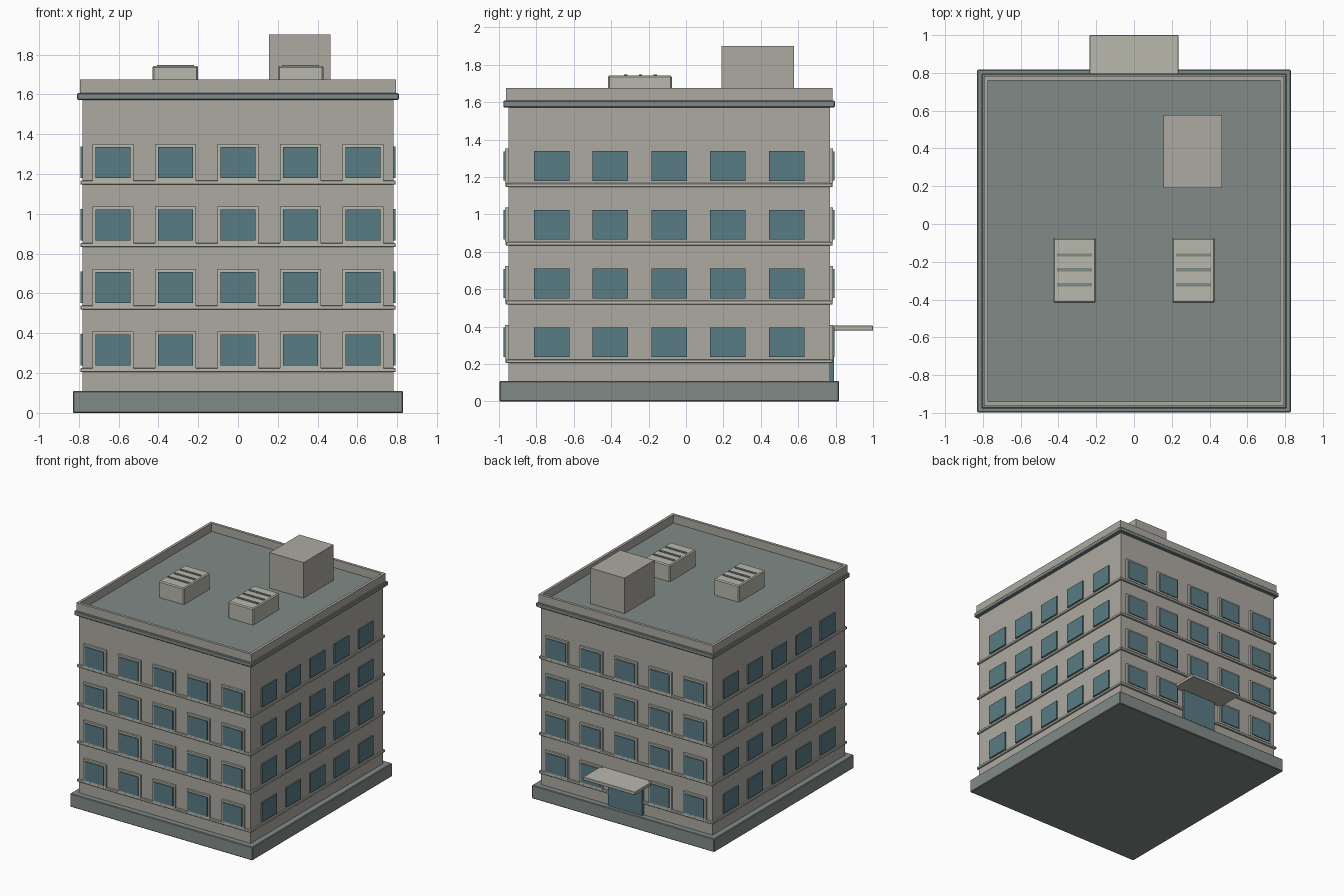
import bpy, bmesh
from mathutils import Matrix, Vector

if "Cube" in bpy.data.objects:
    bpy.data.objects.remove(bpy.data.objects["Cube"])

CY = -0.09              # centre of the block in y
HX, HY = 0.78, 0.86     # half size of the walls
PITCH = 0.314           # window and floor spacing


def material(name, rgb):
    m = bpy.data.materials.new(name)
    m.diffuse_color = (*rgb, 1)
    m.use_nodes = True
    m.node_tree.nodes["Principled BSDF"].inputs["Base Color"].default_value = m.diffuse_color
    return m


WALL = material("wall", (0.42, 0.40, 0.36))
TRIM = material("trim", (0.48, 0.48, 0.42))
SLATE = material("slate", (0.22, 0.26, 0.25))
GLASS = material("glass", (0.10, 0.20, 0.235))


def boxes(name, mat, items, bevel=0):
    """One object from a list of (x0, x1, y0, y1, z0, z1) boxes."""
    bm = bmesh.new()
    for x0, x1, y0, y1, z0, z1 in items:
        centre = Vector(((x0 + x1) / 2, (y0 + y1) / 2, (z0 + z1) / 2))
        size = (x1 - x0, y1 - y0, z1 - z0, 1)
        bmesh.ops.create_cube(bm, size=1, matrix=Matrix.Translation(centre) @ Matrix.Diagonal(size))
    mesh = bpy.data.meshes.new(name)
    bm.to_mesh(mesh)
    bm.free()
    mesh.materials.append(mat)
    ob = bpy.data.objects.new(name, mesh)
    bpy.context.collection.objects.link(ob)
    if bevel:
        mod = ob.modifiers.new("soft_edge", 'BEVEL')
        mod.width, mod.segments = bevel, 1
    return ob


def slab(hx, hy, z0, z1):
    return (-hx, hx, CY - hy, CY + hy, z0, z1)


# Plinth, walls, roof slab with cornice
boxes("plinth", SLATE, [slab(0.83, 0.908, 0, 0.11)], 0.005)
boxes("walls", WALL, [slab(HX, HY, 0.10, 1.58)])
boxes("roof_cornice", SLATE, [slab(0.808, 0.887, 1.573, 1.608)], 0.005)

# Parapet ring
px, py, t, z0, z1 = 0.795, 0.873, 0.022, 1.605, 1.675
boxes("parapet", WALL, [
    (-px, px, CY - py, CY - py + t, z0, z1),
    (-px, px, CY + py - t, CY + py, z0, z1),
    (-px, -px + t, CY - py + t, CY + py - t, z0, z1),
    (px - t, px, CY - py + t, CY + py - t, z0, z1)])

# Floor bands
boxes("floor_bands", TRIM,
      [slab(0.792, 0.874, 0.205 + f * PITCH, 0.225 + f * PITCH) for f in range(4)], 0.003)

# Windows: framed on front and back, plain on the sides
frames, panes, side_panes = [], [], []
for f in range(4):
    z = 0.317 + f * PITCH
    for c in range(-2, 3):
        u = c * PITCH
        for s in (-1, 1):
            v = CY + u
            xs = sorted((s * (HX - 0.01), s * (HX + 0.011)))
            side_panes.append((*xs, v - 0.095, v + 0.095, z - 0.079, z + 0.079))
            if s == 1 and f == 0 and c == 0:
                continue        # entrance takes this place
            ya, yb, yc = (CY + s * (HY + d) for d in (-0.01, 0.017, 0.025))
            frames.append((u - 0.103, u + 0.103, *sorted((ya, yb)), z - 0.093, z + 0.093))
            panes.append((u - 0.088, u + 0.088, *sorted((ya, yc)), z - 0.078, z + 0.078))
boxes("window_frames", TRIM, frames)
boxes("window_panes", GLASS, panes)
boxes("side_window_panes", GLASS, side_panes)

# Entrance at the back
boxes("entrance_door", GLASS, [(-0.155, 0.155, 0.76, 0.79, 0.11, 0.382)])
boxes("entrance_canopy", TRIM, [(-0.235, 0.235, 0.76, 1.0, 0.38, 0.405)], 0.002)

# Rooftop stair house and two vent units with slats
boxes("stair_house", WALL, [(0.155, 0.465, 0.19, 0.577, 1.60, 1.90)])
for side, x in (("left", -0.315), ("right", 0.315)):
    boxes(f"vent_unit_{side}", TRIM, [(x - 0.115, x + 0.115, -0.417, -0.075, 1.60, 1.743)], 0.008)
    boxes(f"vent_slats_{side}", SLATE,
          [(x - 0.093, x + 0.093, y - 0.009, y + 0.009, 1.735, 1.749) for y in (-0.322, -0.243, -0.164)])
